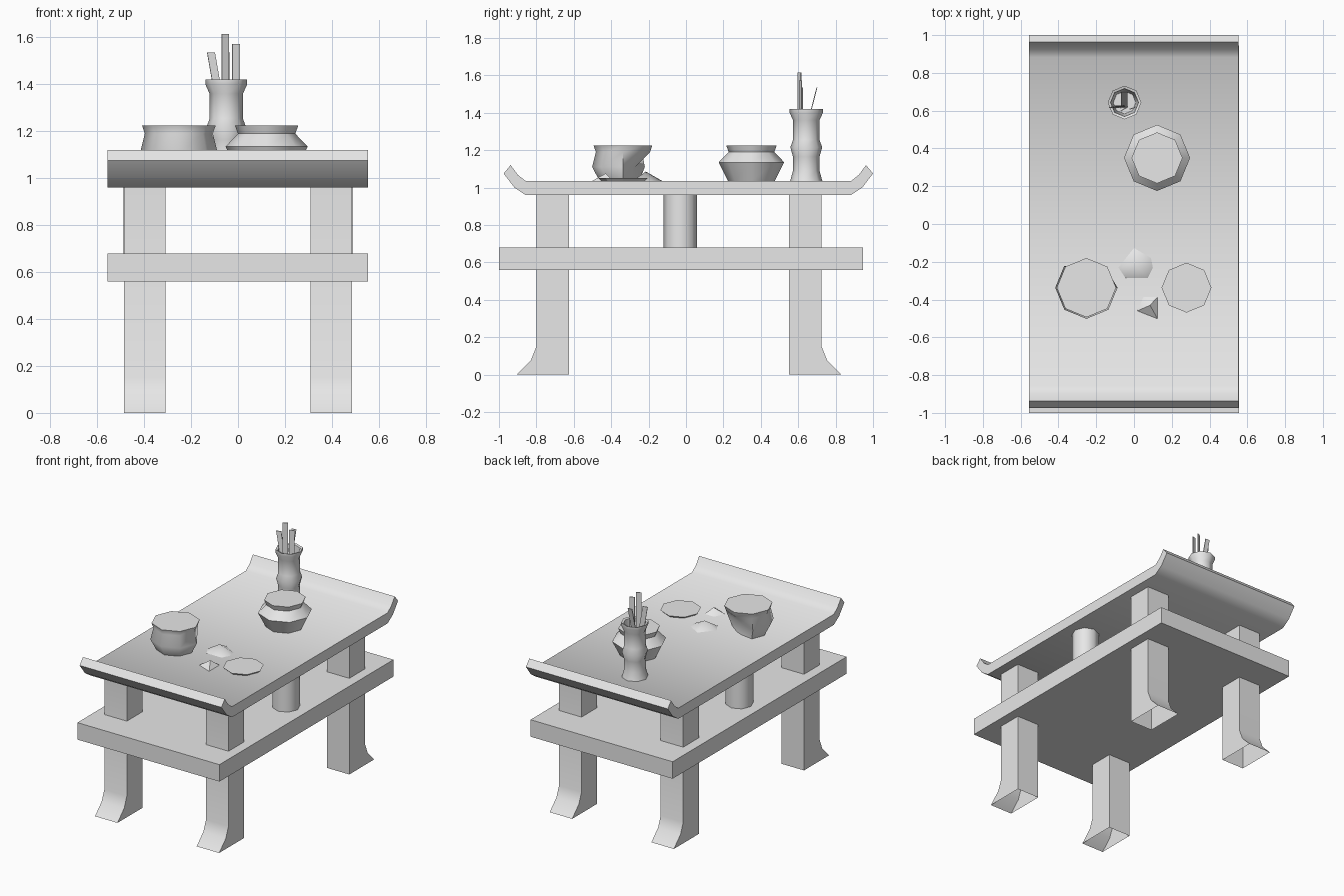
import bpy, bmesh, math
from mathutils import Vector, Matrix

cube = bpy.data.objects.get("Cube")
if cube:
    bpy.data.objects.remove(cube, do_unlink=True)

grey = bpy.data.materials.new("plain_grey")
grey.use_nodes = True
grey.diffuse_color = (0.8, 0.8, 0.8, 1)
grey.node_tree.nodes["Principled BSDF"].inputs["Base Color"].default_value = (0.8, 0.8, 0.8, 1)

TOP = 1.035  # height of the table surface


def finish(name, bm, smooth=0):
    """Turn a bmesh into a named object with the shared material."""
    bmesh.ops.recalc_face_normals(bm, faces=bm.faces[:])
    mesh = bpy.data.meshes.new(name)
    bm.to_mesh(mesh)
    bm.free()
    mesh.materials.append(grey)
    obj = bpy.data.objects.new(name, mesh)
    bpy.context.collection.objects.link(obj)
    if smooth:
        bpy.ops.object.select_all(action='DESELECT')
        obj.select_set(True)
        bpy.context.view_layer.objects.active = obj
        bpy.ops.object.shade_smooth_by_angle(angle=math.radians(smooth))
    return obj


def extrude_profile(name, points, x0, x1, open_bottom=False, smooth=0):
    """Extrude a side profile of (y, z) points along x."""
    bm = bmesh.new()
    face = bm.faces.new([bm.verts.new((x0, y, z)) for y, z in points])
    ext = bmesh.ops.extrude_face_region(bm, geom=[face], use_keep_orig=True)
    moved = [g for g in ext["geom"] if isinstance(g, bmesh.types.BMVert)]
    bmesh.ops.translate(bm, verts=moved, vec=(x1 - x0, 0, 0))
    if open_bottom:
        low = [f for f in bm.faces if all(v.co.z < 0.001 for v in f.verts)]
        bmesh.ops.delete(bm, geom=low, context='FACES_ONLY')
    return finish(name, bm, smooth)


def lathe(name, x, y, profile, smooth=50, sides=8, dent=None):
    """Spin (radius, z) points into a capped vessel; dent pulls vertices in."""
    bm = bmesh.new()
    rings = []
    for level, (r, z) in enumerate(profile):
        ring = []
        for i in range(sides):
            a = math.tau * i / sides
            k = dent.get((level, i), 1) if dent else 1
            ring.append(bm.verts.new((x + k * r * math.cos(a), y + k * r * math.sin(a), z)))
        rings.append(ring)
    for low, high in zip(rings, rings[1:]):
        for i in range(sides):
            j = (i + 1) % sides
            bm.faces.new((low[i], low[j], high[j], high[i]))
    bm.faces.new(rings[0][::-1])
    bm.faces.new(rings[-1])
    return finish(name, bm, smooth)


def shard(name, outline, apex):
    """Low faceted fragment lying on the table."""
    bm = bmesh.new()
    base = [bm.verts.new((x, y, TOP)) for x, y in outline]
    tip = bm.verts.new(apex)
    bm.faces.new(base)
    for i, v in enumerate(base):
        bm.faces.new((v, base[(i + 1) % len(base)], tip))
    return finish(name, bm, 50)


def stick(name, x, y, top, width=0.034, yaw=0, lean=(0, 0)):
    """Thin slat; lean is the sideways shift of its top end."""
    bottom = Vector((x, y, 1.22))
    axis = Vector((x + lean[0], y + lean[1], top)) - bottom
    bm = bmesh.new()
    bmesh.ops.create_cube(bm, size=1)
    bmesh.ops.scale(bm, vec=(width, 0.005, axis.length), verts=bm.verts)
    turn = axis.to_track_quat('Z', 'Y').to_matrix()
    spin = Matrix.Rotation(math.radians(yaw), 3, 'Z')
    for v in bm.verts:
        p = spin @ v.co
        # shear keeps the slat facing forward while it leans
        t = p.z / axis.length + 0.5
        v.co = Vector((p.x, p.y, 0)) + bottom + axis * t
    return finish(name, bm)


# Table top with upturned ends
lip = [(0.87, 0.96), (0.93, 1.0), (0.9875, 1.075), (0.95, 1.12), (0.912, 1.068), (0.87, TOP)]
mid = 0.0125
board = [(mid + y, z) for y, z in lip] + [(mid - y, z) for y, z in reversed(lip)]
extrude_profile("table_top", board, -0.557, 0.553, smooth=40)

# Lower shelf
extrude_profile("lower_shelf", [(-1, 0.56), (0.945, 0.56), (0.945, 0.68), (-1, 0.68)],
                -0.557, 0.555)

# Legs with flared open feet, and round posts between shelf and top
leg = [(0.5875, 0), (0.8675, 0), (0.7925, 0.075), (0.7625, 0.15), (0.7625, 0.965), (0.5875, 0.965)]
for sx, side in ((1, "left"), (-1, "right")):
    for sy, end in ((-1, "front"), (1, "back")):
        extrude_profile(f"{end}_leg_{side}", [(-0.0375 + sy * y, z) for y, z in leg],
                        sx * 0.398 - 0.088, sx * 0.398 + 0.088, True, 40)
    lathe(f"middle_post_{side}", sx * 0.398, -0.03, [(0.09, 0.67), (0.09, 0.965)])

# Whole pot
lathe("whole_pot", 0.122, 0.35,
      [(0.125, TOP), (0.175, 1.135), (0.122, 1.19), (0.135, 1.225)])

# Broken pot, caved in on one side
lathe("broken_pot", -0.252, -0.337,
      [(0.125, TOP), (0.165, 1.11), (0.145, 1.19), (0.157, 1.225)],
      dent={(0, 1): 0.6, (0, 2): 0.6, (1, 1): 0.4, (1, 2): 0.4})

# Loose lid and fragments
lathe("pot_lid", 0.278, -0.337, [(0.115, TOP), (0.132, 1.05)], 30)
shard("large_fragment", [(0, -0.127), (0.09, -0.18), (0.1, -0.23), (0.073, -0.286),
                         (-0.045, -0.286), (-0.082, -0.23)], (0.005, -0.215, 1.085))
shard("small_fragment", [(0.05, -0.386), (0.125, -0.386), (0.125, -0.502), (0.018, -0.46)],
      (0.085, -0.43, 1.075))

# Ribbed cup with a hollow inside
lathe("slat_cup", -0.05, 0.643,
      [(0.086, TOP), (0.071, 1.09), (0.071, 1.165), (0.085, 1.215), (0.071, 1.255),
       (0.071, 1.36), (0.089, 1.4), (0.089, 1.42), (0.074, 1.415), (0.06, 1.22)])

# Slats standing in the cup
stick("tall_slat", -0.055, 0.607, 1.615, yaw=30)
stick("straight_slat", -0.008, 0.613, 1.573, yaw=20)
stick("side_leaning_slat", -0.06, 0.62, 1.535, yaw=15, lean=(-0.055, 0))
stick("back_leaning_slat", -0.052, 0.62, 1.535, lean=(0, 0.08))
